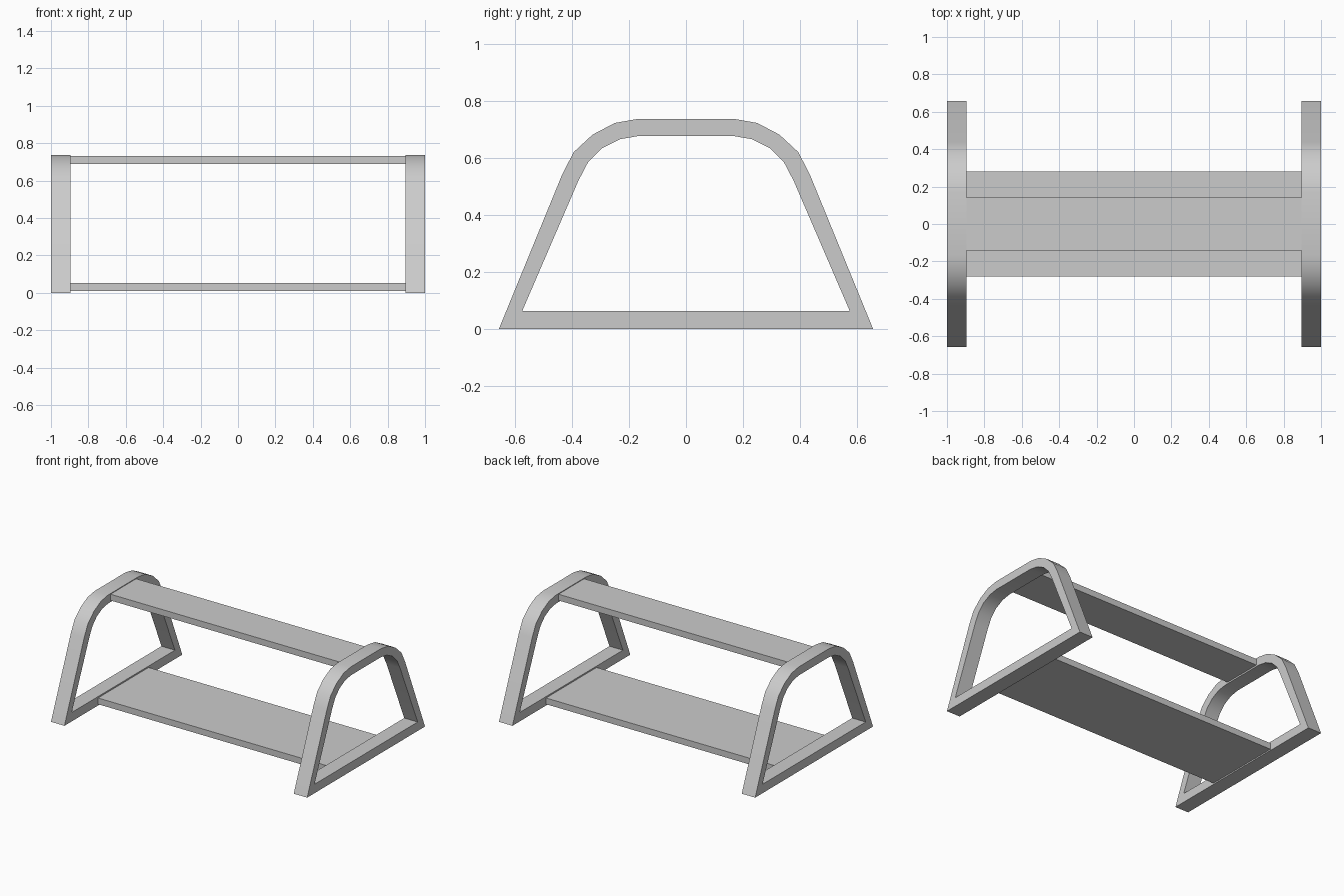
import bpy, bmesh, math

if "Cube" in bpy.data.objects:
    bpy.data.objects.remove(bpy.data.objects["Cube"])

X_IN, X_OUT = 0.895, 1.0

# Half profiles (y, z) of the end frame, bottom corner to top
OUTER = [(0.657, 0), (0.437, 0.537), (0.395, 0.62), (0.328, 0.682), (0.25, 0.723), (0.17, 0.737)]
INNER = [(0.575, 0.063), (0.378, 0.52), (0.344, 0.585), (0.295, 0.634), (0.232, 0.666), (0.167, 0.677)]


def full_loop(half):
    return half + [(-y, z) for y, z in reversed(half)]


def end_frame(name, x0, x1):
    bm = bmesh.new()
    rings = [[bm.verts.new((x, y, z)) for y, z in full_loop(p)]
             for p, x in ((OUTER, x0), (OUTER, x1), (INNER, x1), (INNER, x0))]
    n = len(rings[0])
    for a, b in zip(rings, rings[1:] + rings[:1]):
        for i in range(n):
            j = (i + 1) % n
            bm.faces.new((a[i], a[j], b[j], b[i]))
    bmesh.ops.recalc_face_normals(bm, faces=bm.faces)
    mesh = bpy.data.meshes.new(name)
    bm.to_mesh(mesh)
    bm.free()
    obj = bpy.data.objects.new(name, mesh)
    bpy.context.collection.objects.link(obj)
    bpy.ops.object.select_all(action='DESELECT')
    obj.select_set(True)
    bpy.context.view_layer.objects.active = obj
    bpy.ops.object.shade_smooth_by_angle(angle=math.radians(30))


def plank(name, half_depth, z0, z1):
    bpy.ops.mesh.primitive_cube_add(size=1, location=(0, 0, (z0 + z1) / 2))
    obj = bpy.context.object
    obj.name = name
    obj.scale = (2 * X_IN, 2 * half_depth, z1 - z0)
    bpy.ops.object.transform_apply(location=False, rotation=False, scale=True)


# Bent end frames
end_frame("left_frame", -X_OUT, -X_IN)
end_frame("right_frame", X_IN, X_OUT)

# Shelves between the frames
plank("top_shelf", 0.143, 0.688, 0.732)
plank("bottom_shelf", 0.282, 0.009, 0.053)
